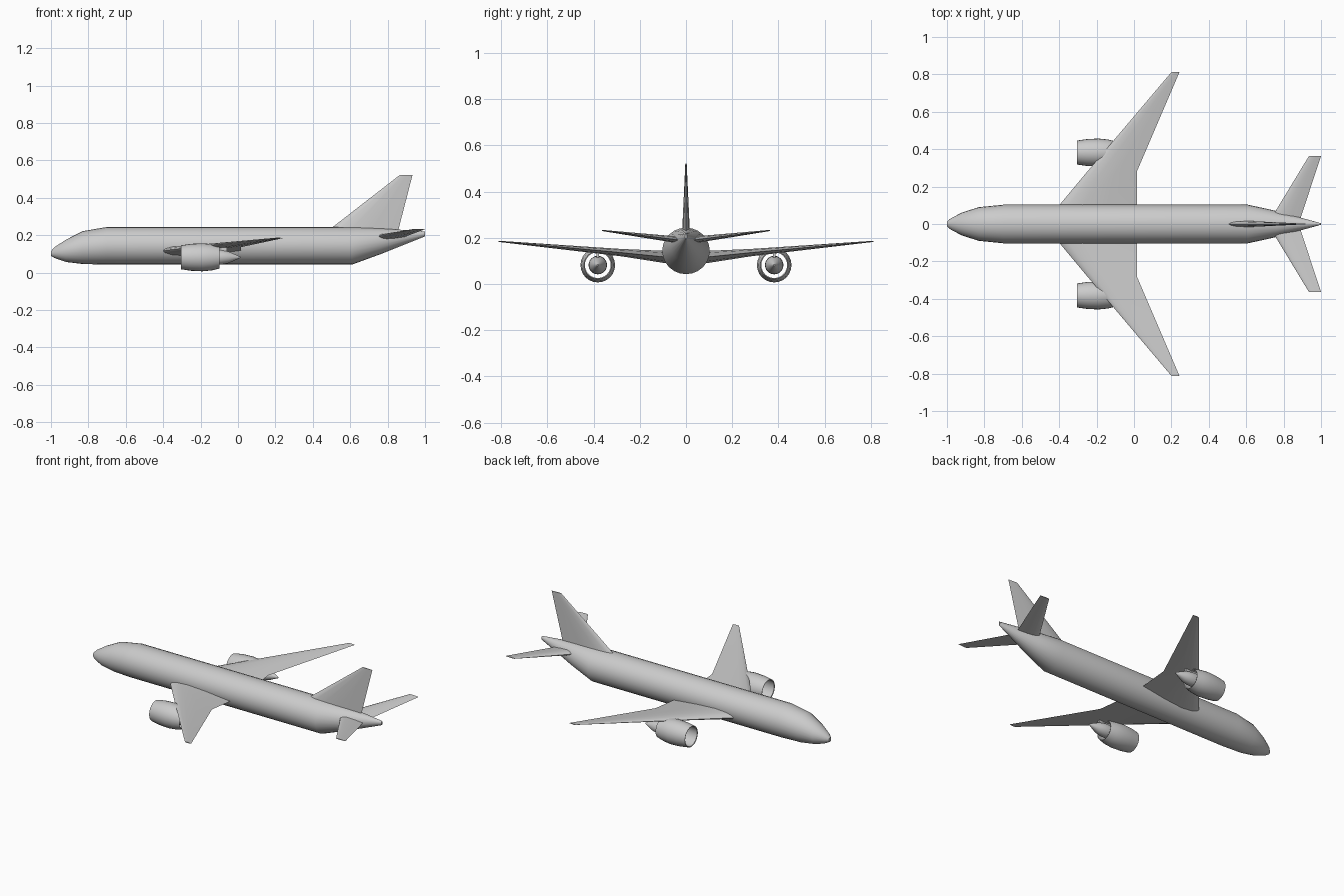
import bpy, bmesh, math
from mathutils import Vector

cube = bpy.data.objects.get("Cube")
if cube:
    bpy.data.objects.remove(cube, do_unlink=True)

grey = bpy.data.materials.new("light_grey")
grey.use_nodes = True
colour = (0.6, 0.6, 0.6, 1)
grey.diffuse_color = colour
grey.node_tree.nodes["Principled BSDF"].inputs["Base Color"].default_value = colour


def loft(name, rings, caps=True, closed=False, angle=35):
    """Skin a row of equal-length point rings."""
    bm = bmesh.new()
    rows = [[bm.verts.new(p) for p in ring] for ring in rings]
    pairs = list(zip(rows, rows[1:]))
    if closed:
        pairs.append((rows[-1], rows[0]))
    n = len(rows[0])
    for a, b in pairs:
        for i in range(n):
            j = (i + 1) % n
            bm.faces.new((a[i], a[j], b[j], b[i]))
    if caps and not closed:
        bm.faces.new(rows[0])
        bm.faces.new(rows[-1])
    bmesh.ops.recalc_face_normals(bm, faces=bm.faces)
    mesh = bpy.data.meshes.new(name)
    bm.to_mesh(mesh)
    bm.free()
    mesh.materials.append(grey)
    obj = bpy.data.objects.new(name, mesh)
    bpy.context.collection.objects.link(obj)
    bpy.ops.object.select_all(action='DESELECT')
    obj.select_set(True)
    bpy.context.view_layer.objects.active = obj
    bpy.ops.object.shade_smooth_by_angle(angle=math.radians(angle))
    return obj


def ellipse(x, y, z, ry, rz, n=24):
    """Ring of points across the x axis."""
    steps = [2 * math.pi * i / n for i in range(n)]
    return [(x, y + ry * math.cos(t), z + rz * math.sin(t)) for t in steps]


def aerofoil(lead, trail, thick, across):
    """Closed wing section from leading to trailing edge, thickened along across."""
    lead, trail, across = Vector(lead), Vector(trail), Vector(across)
    shape = [(0.03, 0.4), (0.12, 0.8), (0.3, 1), (0.6, 0.7)]
    outline = [(0, 0)] + shape + [(1, 0)] + [(u, -h) for u, h in reversed(shape)]
    return [lead.lerp(trail, u) + across * h * thick / 2 for u, h in outline]


# Fuselage: x, top, bottom, half width
body = [(-1, 0.115, 0.09, 0.012), (-0.98, 0.137, 0.078, 0.03),
        (-0.92, 0.176, 0.057, 0.061), (-0.83, 0.222, 0.046, 0.09),
        (-0.7, 0.244, 0.043, 0.103), (0.61, 0.244, 0.043, 0.103),
        (0.76, 0.237, 0.098, 0.07), (1, 0.22, 0.194, 0.004)]
loft("fuselage", [ellipse(x, 0, (t + b) / 2, w, (t - b) / 2) for x, t, b, w in body])

# Tail fin
loft("tail_fin", [
    aerofoil((0.45, 0, 0.2), (0.85, 0, 0.2), 0.036, (0, 1, 0)),
    aerofoil((0.865, 0, 0.522), (0.933, 0, 0.522), 0.006, (0, 1, 0))])

UP = (0, 0, 1)
for side, s in (("left", 1), ("right", -1)):
    # Main wing with a kinked trailing edge
    loft(side + "_wing", [
        aerofoil((-0.48, 0, 0.108), (0.015, 0, 0.108), 0.06, UP),
        aerofoil((-0.4, s * 0.1, 0.118), (0.015, s * 0.1, 0.118), 0.052, UP),
        aerofoil((-0.25, s * 0.28, 0.136), (0.015, s * 0.28, 0.136), 0.032, UP),
        aerofoil((0.2, s * 0.812, 0.185), (0.243, s * 0.812, 0.185), 0.005, UP)])

    # Tailplane
    loft(side + "_tailplane", [
        aerofoil((0.715, 0, 0.187), (0.88, 0, 0.187), 0.032, UP),
        aerofoil((0.935, s * 0.363, 0.232), (1, s * 0.363, 0.232), 0.005, UP)])

    # Engine cowl: hollow tube, outer skin then inner skin
    y, z = s * 0.382, 0.082
    cowl = [(-0.305, 0.064), (-0.25, 0.072), (-0.19, 0.075), (-0.14, 0.07),
            (-0.098, 0.06), (-0.1, 0.056), (-0.2, 0.064), (-0.303, 0.059)]
    loft(side + "_engine_cowl", [ellipse(x, y, z, r, r) for x, r in cowl], closed=True)

    # Engine core and exhaust cone
    core = [(-0.24, 0.004), (-0.2, 0.025), (-0.15, 0.04), (-0.09, 0.039),
            (-0.05, 0.031), (0.013, 0.003)]
    loft(side + "_engine_core", [ellipse(x, y, z, r, r) for x, r in core])

    # Pylon joining the wing, cowl and core
    pylon = [(-0.21, 0.1, 0.148), (-0.13, 0.1, 0.15), (-0.06, 0.105, 0.148)]
    loft(side + "_pylon", [[(x, y + dy, h) for dy, h in
                            ((-0.006, low), (0.006, low), (0.006, top), (-0.006, top))]
                           for x, low, top in pylon])
